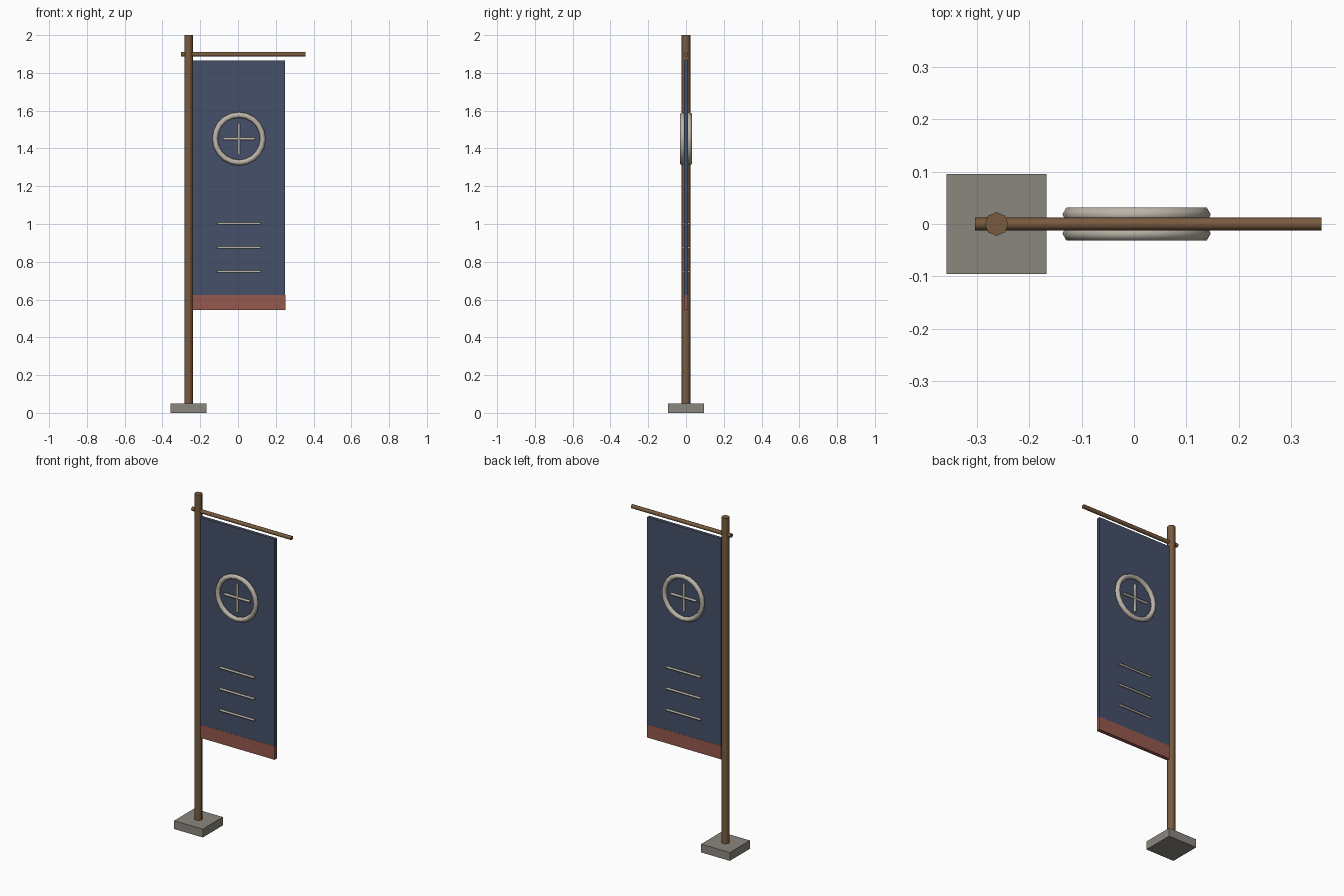
import bpy
from math import pi
from mathutils import Vector

if "Cube" in bpy.data.objects:
    bpy.data.objects.remove(bpy.data.objects["Cube"])


def material(name, rgb):
    m = bpy.data.materials.new(name)
    m.diffuse_color = (*rgb, 1)
    m.use_nodes = True
    m.node_tree.nodes["Principled BSDF"].inputs["Base Color"].default_value = m.diffuse_color
    return m


WOOD = material("wood", (0.19, 0.105, 0.05))
STONE = material("stone", (0.26, 0.24, 0.21))
NAVY = material("navy_cloth", (0.06, 0.08, 0.14))
RED = material("red_cloth", (0.30, 0.10, 0.075))
CREAM = material("cream", (0.50, 0.46, 0.39))


def finish(name, mat):
    ob = bpy.context.object
    ob.name = name
    ob.data.materials.append(mat)
    return ob


def box(name, lo, hi, mat):
    lo, hi = Vector(lo), Vector(hi)
    bpy.ops.mesh.primitive_cube_add(size=1, location=(lo + hi) / 2)
    ob = finish(name, mat)
    ob.scale = hi - lo
    bpy.ops.object.transform_apply(location=False, rotation=False, scale=True)
    return ob


def rod(name, centre, length, radius, mat, sides=8, along_x=False):
    bpy.ops.mesh.primitive_cylinder_add(
        vertices=sides, radius=radius, depth=length, location=centre,
        rotation=(0, pi / 2 if along_x else 0, 0))
    ob = finish(name, mat)
    bpy.ops.object.shade_smooth_by_angle(angle=pi / 3)
    return ob


# Stand, pole and crossbar
PX = -0.262
box("base", (PX - 0.095, -0.095, 0), (PX + 0.095, 0.095, 0.05), STONE)
rod("pole", (PX, 0, 1.025), 1.95, 0.0225, WOOD)
rod("crossbar", (0.027, 0, 1.898), 0.66, 0.012, WOOD, along_x=True)

# Cloth and bottom hem
box("banner_cloth", (-0.24, -0.01, 0.546), (0.25, 0.01, 1.866), NAVY)
box("banner_hem", (-0.241, -0.011, 0.545), (0.251, 0.011, 0.625), RED)

# Emblem and stripes on both faces
CX, CZ = 0.005, 1.451
for side, s in (("front", -1), ("back", 1)):
    bpy.ops.mesh.primitive_torus_add(
        major_radius=0.1265, minor_radius=0.015, major_segments=20,
        minor_segments=6, location=(CX, s * 0.018, CZ), rotation=(pi / 2, 0, 0))
    finish(side + "_emblem_ring", CREAM)
    bpy.ops.object.shade_smooth_by_angle(angle=pi / 2.8)
    y = s * 0.014
    rod(side + "_emblem_upright", (CX, y, CZ), 0.17, 0.0075, CREAM, 6)
    rod(side + "_emblem_crosspiece", (CX, y, CZ), 0.17, 0.0075, CREAM, 6, True)
    for i in range(3):
        rod(f"{side}_stripe_{i + 1}", (CX, y, 1.003 - 0.1275 * i), 0.228,
            0.0068, CREAM, 6, True)
